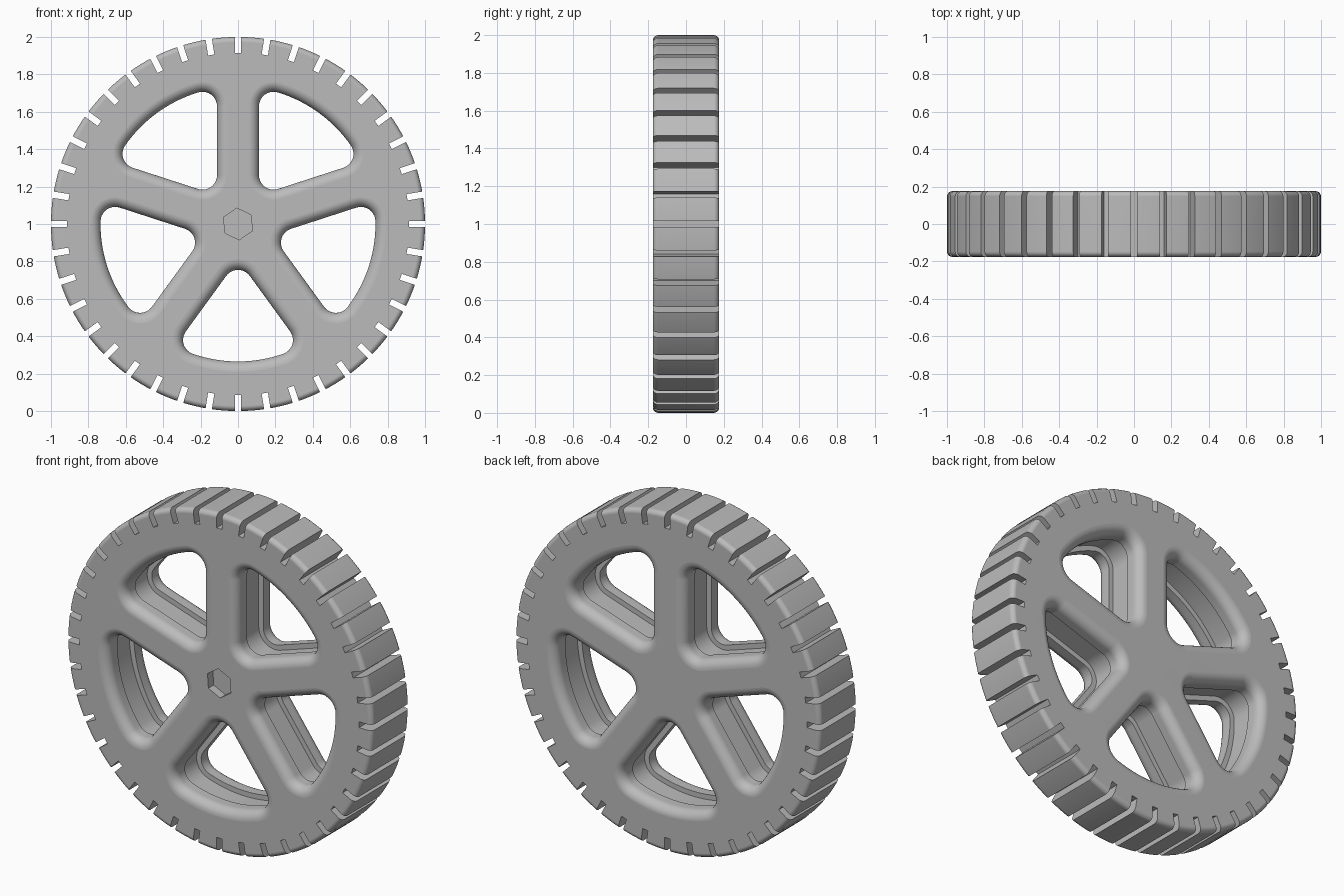
import bpy, bmesh, math
from math import sin, cos, radians, pi
from mathutils import Matrix, Vector

if "Cube" in bpy.data.objects:
    bpy.data.objects.remove(bpy.data.objects["Cube"], do_unlink=True)

HALF = 0.176      # half of the wheel width
RIM_IN = 0.735    # inner radius of the rim
SPOKE = 0.112     # half width of a spoke
CORNER = 0.078    # corner radius of the openings
FILLET = 0.055    # rounding where the openings meet the faces
SPOKES, NOTCHES = 5, 40
CENTRE = Vector((0, 0, 1))


def make_object(name, bm):
    bmesh.ops.recalc_face_normals(bm, faces=bm.faces)
    mesh = bpy.data.meshes.new(name)
    bm.to_mesh(mesh)
    bm.free()
    obj = bpy.data.objects.new(name, mesh)
    bpy.context.collection.objects.link(obj)
    return obj


def arc(start, end, steps):
    return [radians(start + (end - start) * i / steps) for i in range(steps + 1)]


def opening_outline(grow):
    """Rounded sector between two spokes, enlarged evenly by grow."""
    half = 180 / SPOKES
    far = RIM_IN - CORNER
    b = half - math.degrees(math.asin((SPOKE + CORNER) / far))
    apex = (SPOKE + CORNER) / sin(radians(half))
    rad = CORNER + grow
    pts = []
    for dist, ang, start, end in ((far, b, b, half + 90),
                                  (apex, 0, half + 90, 270 - half),
                                  (far, -b, 270 - half, 360 - b)):
        cx, cy = dist * cos(radians(ang)), dist * sin(radians(ang))
        pts += [(cx + rad * cos(t), cy + rad * sin(t)) for t in arc(start, end, 10)]
    pts += [((RIM_IN + grow) * cos(t), (RIM_IN + grow) * sin(t))
            for t in arc(-b, b, 16)[1:-1]]
    return pts


def opening_profile():
    """Pairs of (growth, y): rounded lips at both faces, shallow groove between."""
    lip, groove = 0.10, 0.03
    front = [(FILLET, -HALF - 0.05)]
    front += [(FILLET * (1 - sin(t)), -HALF + FILLET * (1 - cos(t)))
              for t in arc(0, 90, 7)]
    front += [(0, -HALF + lip), (groove, -HALF + lip)]
    return front + [(g, -y) for g, y in reversed(front)]


def add_loft(bm, rings):
    rings = [[bm.verts.new(p) for p in ring] for ring in rings]
    n = len(rings[0])
    for r0, r1 in zip(rings, rings[1:]):
        for i in range(n):
            j = (i + 1) % n
            bm.faces.new((r0[i], r0[j], r1[j], r1[i]))
    bm.faces.new(rings[0])
    bm.faces.new(rings[-1])


# Wheel disc with rounded shoulders
bm = bmesh.new()
bmesh.ops.create_cone(bm, cap_ends=True, segments=160, radius1=1, radius2=1,
                      depth=2 * HALF)
shoulders = [e for e in bm.edges if abs(e.verts[0].co.z - e.verts[1].co.z) < 0.01]
bmesh.ops.bevel(bm, geom=shoulders, offset=0.028, segments=4, profile=0.5,
                affect='EDGES')
bmesh.ops.transform(bm, verts=bm.verts,
                    matrix=Matrix.Translation(CENTRE) @ Matrix.Rotation(pi / 2, 4, 'X'))
wheel = make_object("wheel", bm)

# Cutter for spoke openings, tread notches and the axle socket
bm = bmesh.new()
profile = opening_profile()
for k in range(SPOKES):
    a = -pi / 2 + 2 * pi * k / SPOKES
    rings = [[(u * cos(a) - v * sin(a), y, 1 + u * sin(a) + v * cos(a))
              for u, v in opening_outline(g)] for g, y in profile]
    add_loft(bm, rings)

for k in range(NOTCHES):
    turn = Matrix.Rotation(2 * pi * k / NOTCHES, 4, 'Y')
    place = Matrix.Translation(CENTRE) @ turn @ Matrix.Translation((0, 0, 1.015))
    bmesh.ops.create_cube(bm, size=1,
                          matrix=place @ Matrix.Diagonal((0.034, 0.6, 0.2, 1)))

socket_depth = 0.05
hexagon = [(0.085 * cos(t), 0.085 * sin(t)) for t in arc(94, 394, 5)]
add_loft(bm, [[(x, y, 1 + z) for x, z in hexagon]
              for y in (-HALF - 0.05, -HALF + socket_depth)])
cutter = make_object("cutter", bm)
cutter.hide_render = True

cut = wheel.modifiers.new("cut", 'BOOLEAN')
cut.operation = 'DIFFERENCE'
cut.solver = 'EXACT'
cut.object = cutter
bpy.ops.object.select_all(action='DESELECT')
wheel.select_set(True)
bpy.context.view_layer.objects.active = wheel
bpy.ops.object.modifier_apply(modifier=cut.name)
bpy.data.objects.remove(cutter, do_unlink=True)

# Plain grey finish
grey = bpy.data.materials.new("grey")
grey.use_nodes = True
colour = (0.5, 0.5, 0.5, 1)
grey.diffuse_color = colour
grey.node_tree.nodes["Principled BSDF"].inputs["Base Color"].default_value = colour
wheel.data.materials.clear()
wheel.data.materials.append(grey)
for poly in wheel.data.polygons:
    poly.material_index = 0

# Smooth fillets, crisp notches, flat faces
bpy.ops.object.shade_smooth_by_angle(angle=radians(30))
weighted = wheel.modifiers.new("weighted_normals", 'WEIGHTED_NORMAL')
weighted.keep_sharp = True
